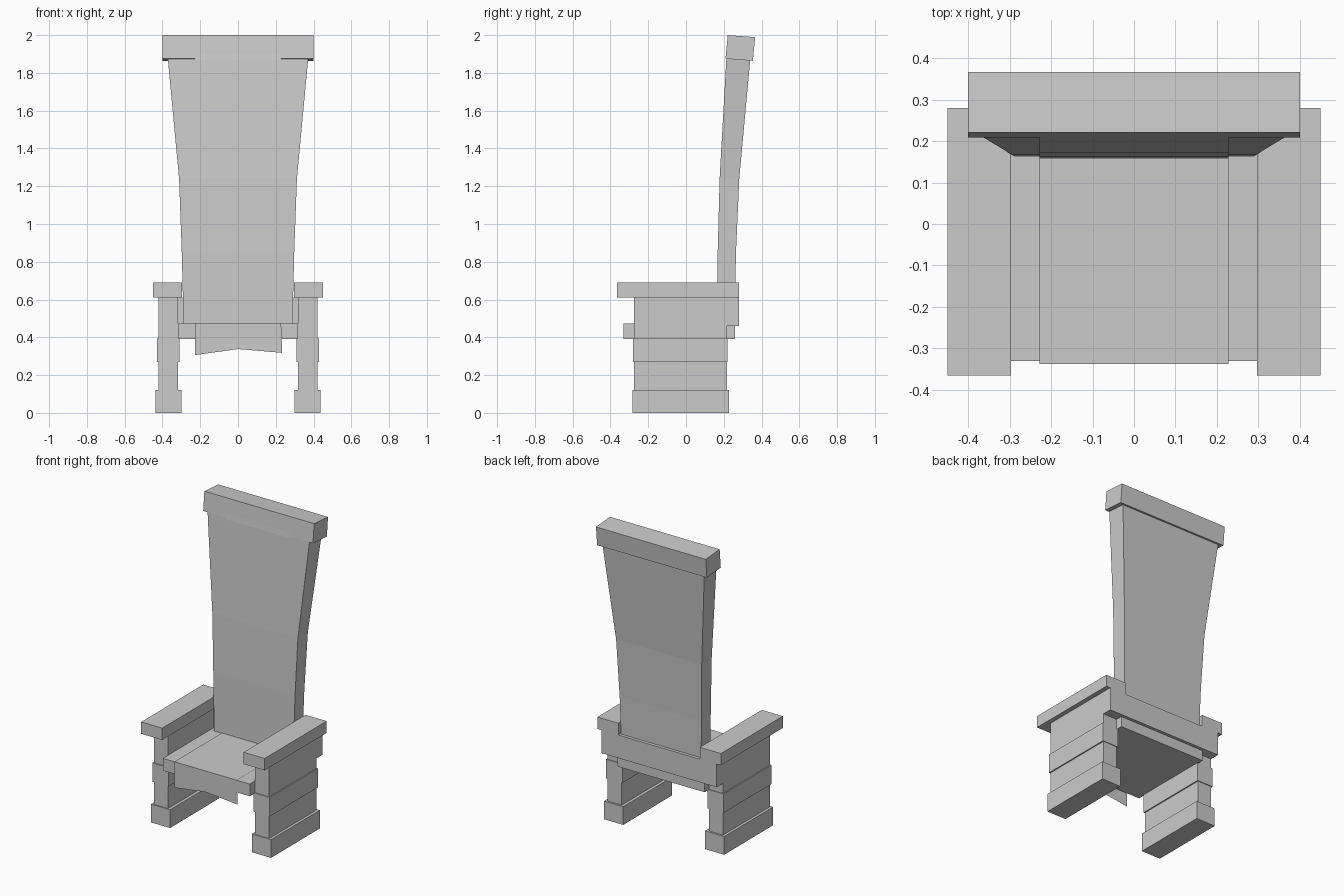
import bpy

if "Cube" in bpy.data.objects:
    bpy.data.objects.remove(bpy.data.objects["Cube"])


def make(name, verts, faces):
    mesh = bpy.data.meshes.new(name)
    mesh.from_pydata(verts, [], faces)
    mesh.update()
    ob = bpy.data.objects.new(name, mesh)
    bpy.context.collection.objects.link(ob)
    return ob


def loft(name, rings):
    """Solid through a stack of four-cornered rings, bottom to top."""
    verts = [v for ring in rings for v in ring]
    n = len(rings)
    faces = [(3, 2, 1, 0), tuple(range(4 * n - 4, 4 * n))]
    for r in range(n - 1):
        for k in range(4):
            a, b = 4 * r + k, 4 * r + (k + 1) % 4
            faces.append((a, b, b + 4, a + 4))
    return make(name, verts, faces)


def ring(x0, x1, yf, yb, zf, zb):
    return [(x0, yf, zf), (x1, yf, zf), (x1, yb, zb), (x0, yb, zb)]


def box(name, x0, x1, y0, y1, z0, z1):
    return loft(name, [ring(x0, x1, y0, y1, z, z) for z in (z0, z1)])


def mirrored(name, x0, x1, *rest):
    box("right_" + name, x0, x1, *rest)
    box("left_" + name, -x1, -x0, *rest)


# Side supports with foot and band, and armrests
mirrored("foot", 0.298, 0.438, -0.282, 0.228, 0, 0.12)
mirrored("side_panel", 0.318, 0.42, -0.275, 0.216, 0.12, 0.612)
mirrored("side_band", 0.31, 0.428, -0.281, 0.221, 0.27, 0.395)
mirrored("armrest", 0.297, 0.45, -0.365, 0.28, 0.612, 0.69)

# Seat and rear rail
box("seat", -0.317, 0.317, -0.33, 0.26, 0.392, 0.472)
box("back_rail", -0.42, 0.42, 0.2, 0.28, 0.46, 0.612)

# Flared, reclined backrest: half width, front y, back y, z
profile = [(0.288, 0.163, 0.256, 0.465), (0.298, 0.168, 0.265, 0.86),
           (0.312, 0.178, 0.282, 1.24), (0.372, 0.214, 0.341, 1.88)]
loft("backrest", [ring(-w, w, f, b, z, z) for w, f, b, z in profile])

# Tilted top rail
loft("top_rail", [ring(-0.4, 0.4, 0.209, 0.354, 1.875, 1.864),
                  ring(-0.4, 0.4, 0.221, 0.366, 2.0, 1.989)])

# Thin cloth runner: hangs at the front with a notched hem, covers seat and back
path = [(-0.338, 0.477), (0.158, 0.477), (0.163, 0.86),
        (0.173, 1.24), (0.207, 1.865), (0.214, 1.92)]
verts = [(-0.228, -0.338, 0.306), (0, -0.338, 0.338), (0.234, -0.338, 0.318)]
verts += [(x, y, z) for y, z in path for x in (-0.228, 0, 0.228)]
faces = [(3 * r + c, 3 * r + c + 1, 3 * r + c + 4, 3 * r + c + 3)
         for r in range(len(path)) for c in (0, 1)]
make("cloth_runner", verts, faces)
